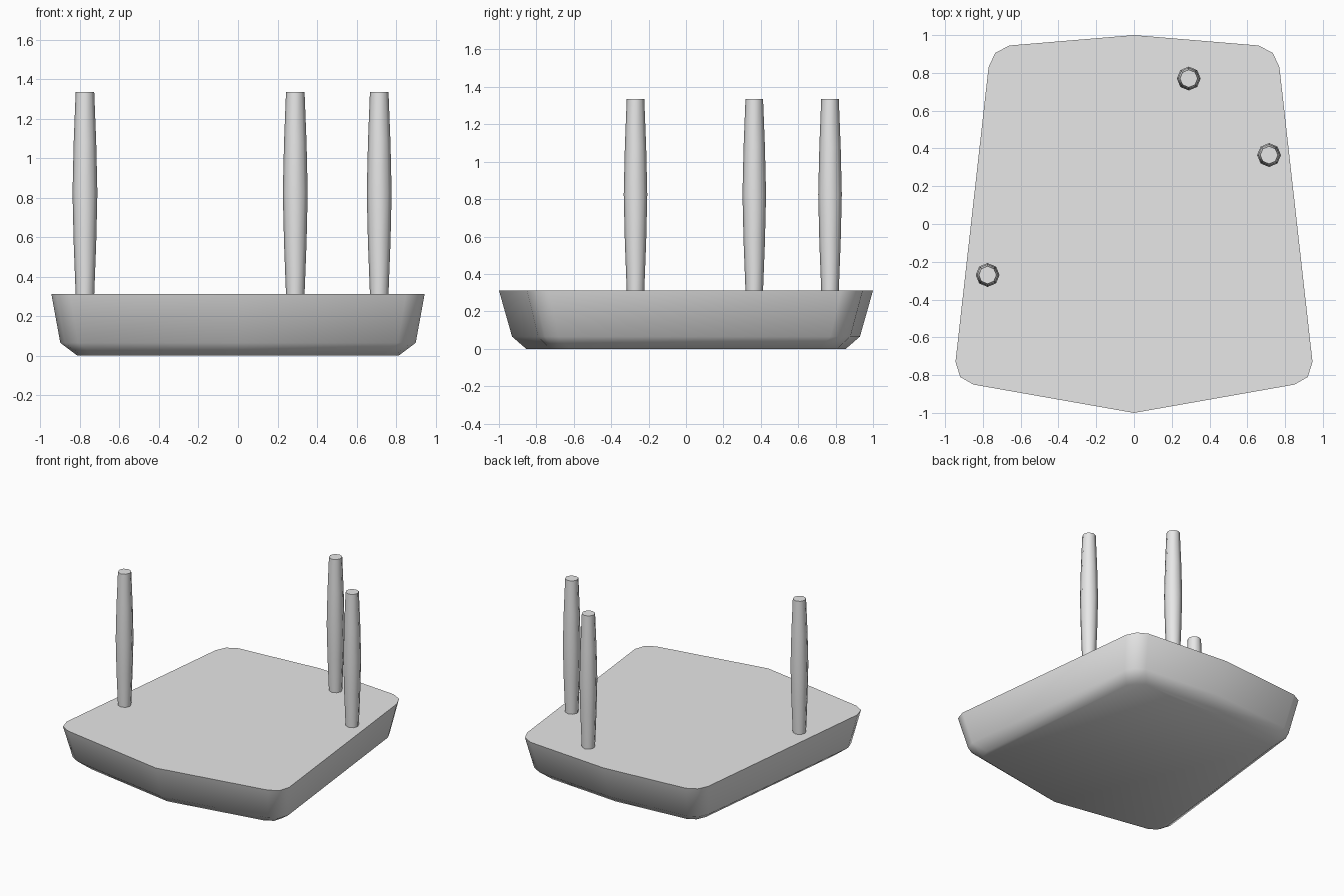
import bpy
import bmesh
import math

cube = bpy.data.objects.get("Cube")
if cube:
    bpy.data.objects.remove(cube, do_unlink=True)

grey = bpy.data.materials.new("light_grey")
grey.use_nodes = True
grey.diffuse_color = (0.8, 0.8, 0.8, 1)
grey.node_tree.nodes["Principled BSDF"].inputs["Base Color"].default_value = (0.8, 0.8, 0.8, 1)


def loft(name, rings, location=(0, 0, 0)):
    """Skin a stack of closed rings, cap both ends and smooth the soft edges."""
    bm = bmesh.new()
    loops = [[bm.verts.new(p) for p in ring] for ring in rings]
    for low, high in zip(loops, loops[1:]):
        for i in range(len(low)):
            j = (i + 1) % len(low)
            bm.faces.new((low[i], low[j], high[j], high[i]))
    bm.faces.new(loops[0][::-1])
    bm.faces.new(loops[-1])
    bmesh.ops.recalc_face_normals(bm, faces=bm.faces)
    mesh = bpy.data.meshes.new(name)
    bm.to_mesh(mesh)
    bm.free()
    mesh.materials.append(grey)
    obj = bpy.data.objects.new(name, mesh)
    obj.location = location
    bpy.context.collection.objects.link(obj)
    bpy.ops.object.select_all(action='DESELECT')
    obj.select_set(True)
    bpy.context.view_layer.objects.active = obj
    bpy.ops.object.shade_smooth_by_angle(angle=math.radians(60))
    return obj


# Base: tapered outline with pointed ends and rounded corners, mirrored in x
half = [(0, -1), (0.85, -0.85), (0.92, -0.81), (0.945, -0.73),
        (0.77, 0.83), (0.735, 0.905), (0.66, 0.945), (0, 1)]
outline = half + [(-x, y) for x, y in half[-2:0:-1]]
levels = [(0, 0.86, 0.855), (0.065, 0.952, 0.93), (0.312, 1, 1)]
loft("base", [[(x * sx, y * sy, z) for x, y in outline] for z, sx, sy in levels])

# Posts: eight-sided and thickest in the middle
profile = [(0.312, 0.047), (0.57, 0.057), (0.825, 0.063), (1.08, 0.057), (1.335, 0.047)]
angles = [math.tau * i / 8 for i in range(8)]
post_rings = [[(r * math.cos(a), r * math.sin(a), z) for a in angles] for z, r in profile]
for name, x, y in (("back_post", 0.29, 0.77),
                   ("left_post", 0.715, 0.365),
                   ("right_post", -0.775, -0.27)):
    loft(name, post_rings, (x, y, 0))
